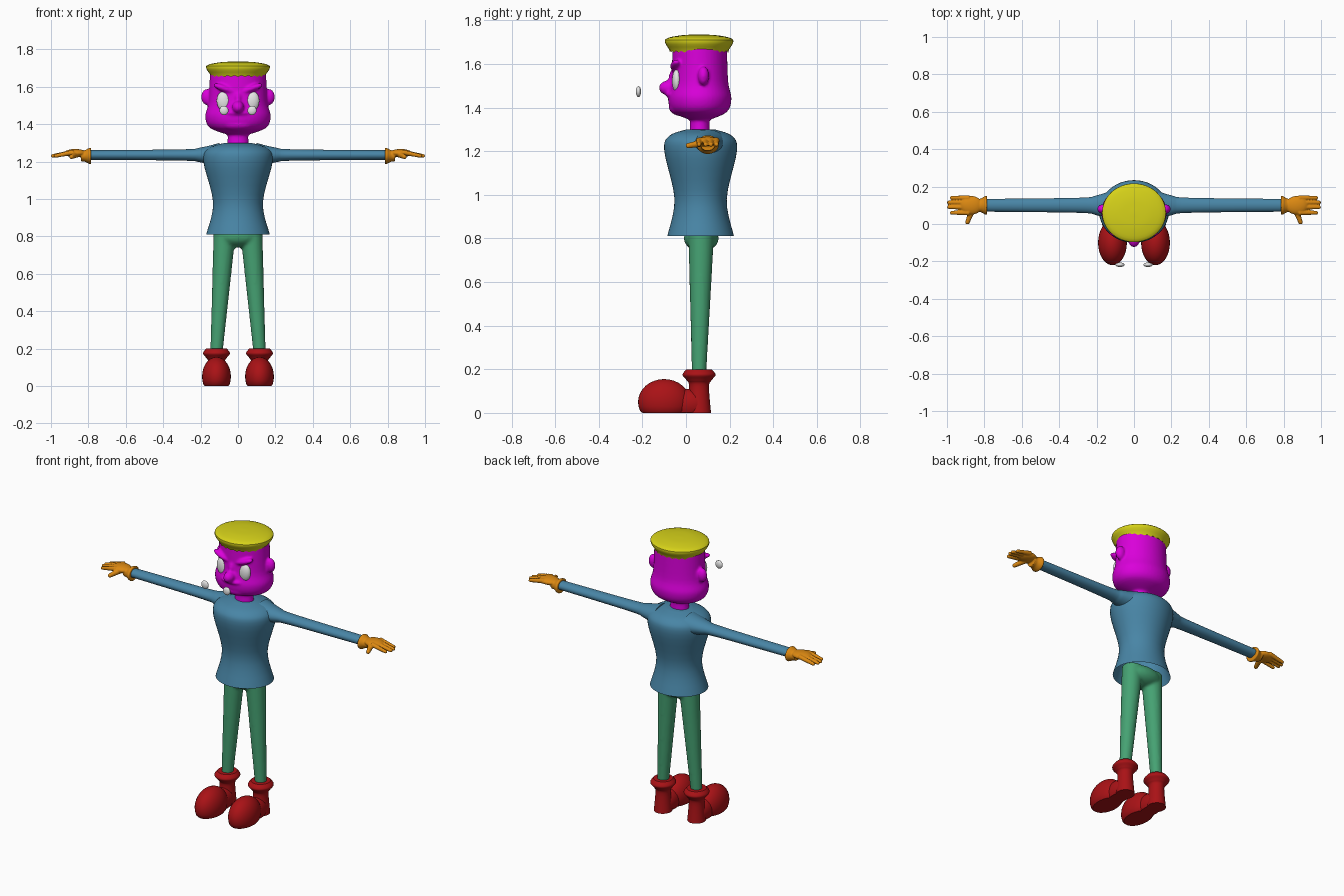
import bpy, bmesh, math
from mathutils import Matrix, Vector

old = bpy.data.objects.get("Cube")
if old:
    bpy.data.objects.remove(old, do_unlink=True)


def material(name, red, green, blue):
    mat = bpy.data.materials.new(name)
    mat.use_nodes = True
    colour = (red, green, blue, 1)
    mat.diffuse_color = colour
    mat.node_tree.nodes["Principled BSDF"].inputs["Base Color"].default_value = colour
    return mat


MAGENTA = material("magenta skin", .7, 0, .7)
YELLOW = material("yellow cap", .68, .65, .01)
BLUE = material("blue shirt", .065, .235, .38)
GREEN = material("green trousers", .06, .36, .17)
RED = material("red shoes", .4, .006, .008)
ORANGE = material("orange gloves", .72, .25, .006)
WHITE = material("eye white", .8, .8, .8)


def smooth_profile(profile, steps):
    """Catmull-Rom curve through (position, radius) pairs."""
    points = [Vector(pair) for pair in profile]
    padded = [points[0], *points, points[-1]]
    curve = []
    for before, start, end, after in zip(padded, padded[1:], padded[2:], padded[3:]):
        tangent_in, tangent_out = (end - before) / 2, (after - start) / 2
        for step in range(steps):
            t = step / steps
            blend = t * t * (3 - 2 * t)
            curve.append(start.lerp(end, blend)
                         + tangent_in * t * (1 - t) ** 2
                         - tangent_out * t * t * (1 - t))
    return curve + [points[-1]]


def loft(bm, axis, centre, depth, profile, steps=5, sides=48, open_start=False):
    """Skin elliptical rings along an axis; depth is the ratio of the two radii."""
    loops = []
    for position, radius in smooth_profile(profile, steps):
        loop = []
        for side in range(sides):
            angle = math.tau * side / sides
            u = centre[0] + radius * math.cos(angle)
            v = centre[1] + radius * depth * math.sin(angle)
            point = (position, u, v) if axis == "x" else (u, v, position)
            loop.append(bm.verts.new(point))
        loops.append(loop)
    for low, high in zip(loops, loops[1:]):
        for side in range(sides):
            bm.faces.new((low[side - 1], low[side], high[side], high[side - 1]))
    if not open_start:
        bm.faces.new(loops[0])
    bm.faces.new(loops[-1])
    return loops


def ball(bm, centre, radii, tilt=0):
    matrix = (Matrix.Translation(centre) @ Matrix.Rotation(tilt, 4, "Y")
              @ Matrix.Diagonal((*radii, 1)))
    bmesh.ops.create_uvsphere(bm, u_segments=32, v_segments=16, radius=1, matrix=matrix)


def limb(bm, start, end, start_radius, end_radius):
    """Tapered tube between two points with a rounded tip."""
    start, end = Vector(start), Vector(end)
    along = end - start
    matrix = (Matrix.Translation((start + end) / 2)
              @ along.to_track_quat("Z", "Y").to_matrix().to_4x4())
    bmesh.ops.create_cone(bm, cap_ends=True, segments=24, radius1=start_radius,
                          radius2=end_radius, depth=along.length, matrix=matrix)
    ball(bm, end, [end_radius] * 3)


def finish(bm, name, mat, side=1, voxel=0):
    """Make the object, flat on the floor; a voxel size melts its pieces into one skin."""
    for vert in bm.verts:
        vert.co.x *= side
        vert.co.z = max(vert.co.z, 0)
    bmesh.ops.recalc_face_normals(bm, faces=bm.faces)
    mesh = bpy.data.meshes.new(name)
    bm.to_mesh(mesh)
    bm.free()
    mesh.materials.append(mat)
    ob = bpy.data.objects.new(name, mesh)
    bpy.context.collection.objects.link(ob)
    bpy.ops.object.select_all(action="DESELECT")
    ob.select_set(True)
    bpy.context.view_layer.objects.active = ob
    bpy.ops.object.shade_smooth_by_angle(angle=math.radians(40))
    if voxel:
        fuse = ob.modifiers.new("fuse", "REMESH")
        fuse.mode = "VOXEL"
        fuse.voxel_size = voxel
        fuse.use_smooth_shade = True
        soften = ob.modifiers.new("soften", "SMOOTH")
        soften.iterations = 3


# Shirt body, open at the hem
bm = bmesh.new()
loft(bm, "z", (0, .067), .9,
     [(.81, .17), (.98, .133), (1.2, .185), (1.27, .16), (1.3, .07)], open_start=True)
finish(bm, "shirt_body", BLUE)

# Trousers with joined hips
bm = bmesh.new()
ball(bm, (0, .07, .8), (.12, .08, .06))
for side in (1, -1):
    limb(bm, (.07 * side, .07, .84), (.115 * side, .06, .18), .06, .033)
finish(bm, "trousers", GREEN, voxel=.009)

# Head with neck, nose, lips, brows and ears
bm = bmesh.new()
loft(bm, "z", (0, .063), .83,
     [(1.345, .06), (1.38, .15), (1.44, .175), (1.52, .157), (1.68, .15)])
loft(bm, "z", (0, .063), .8, [(1.27, .06), (1.33, .055), (1.38, .06)])
ball(bm, (0, -.08, 1.49), (.032, .044, .034))
ball(bm, (0, -.05, 1.53), (.022, .03, .05))
ball(bm, (0, -.03, 1.46), (.09, .064, .022))
ball(bm, (0, -.015, 1.4), (.1, .063, .04))
for side in (1, -1):
    ball(bm, (.072 * side, -.045, 1.59), (.065, .027, .018), -.35 * side)
    ball(bm, (.165 * side, .08, 1.545), (.032, .026, .043))
finish(bm, "head", MAGENTA, voxel=.007)

# Flat cap with a serrated lower edge
bm = bmesh.new()
rings = loft(bm, "z", (0, .06), .92, [(1.66, .145), (1.71, .17), (1.73, .1), (1.735, .01)])
for vert in rings[0][::2]:
    vert.co.z -= .008
finish(bm, "cap", YELLOW)

for side, label in ((1, "left"), (-1, "right")):
    # Sleeve, widening into the shoulder
    bm = bmesh.new()
    loft(bm, "x", (.1, 1.235), .75, [(.1, .085), (.2, .053), (.3, .04), (.8, .034)])
    finish(bm, label + "_sleeve", BLUE, side)

    # Glove: flared cuff, palm, four fingers and a thumb
    bm = bmesh.new()
    loft(bm, "x", (.1, 1.23), .85, [(.785, .05), (.795, .05), (.82, .036), (.84, .035)])
    ball(bm, (.87, .1, 1.245), (.06, .05, .022))
    for y, tip in zip((.06, .09, .115, .14), (.975, .99, .99, .975)):
        limb(bm, (.88, y, 1.25), (tip, y, 1.23), .014, .01)
    limb(bm, (.86, .09, 1.24), (.89, .01, 1.225), .018, .012)
    finish(bm, label + "_glove", ORANGE, side, voxel=.004)

    # Shoe: bulbous toe, instep, heel column and rolled ankle cuff
    bm = bmesh.new()
    ball(bm, (.115, -.1, .05), (.077, .12, .105))
    ball(bm, (.115, 0, .04), (.055, .11, .07))
    loft(bm, "z", (.115, .06), 1.05,
         [(0, .052), (.12, .043), (.15, .055), (.175, .072), (.2, .055)])
    finish(bm, label + "_shoe", RED, side)

    # Eye and the small floating piece in front of it
    bm = bmesh.new()
    ball(bm, (.075, -.042, 1.522), (.039, .022, .054), .1)
    finish(bm, label + "_eye", WHITE, side)
    bm = bmesh.new()
    ball(bm, (.075, -.218, 1.473), (.024, .012, .025), .3)
    finish(bm, label + "_pupil", WHITE, side)
